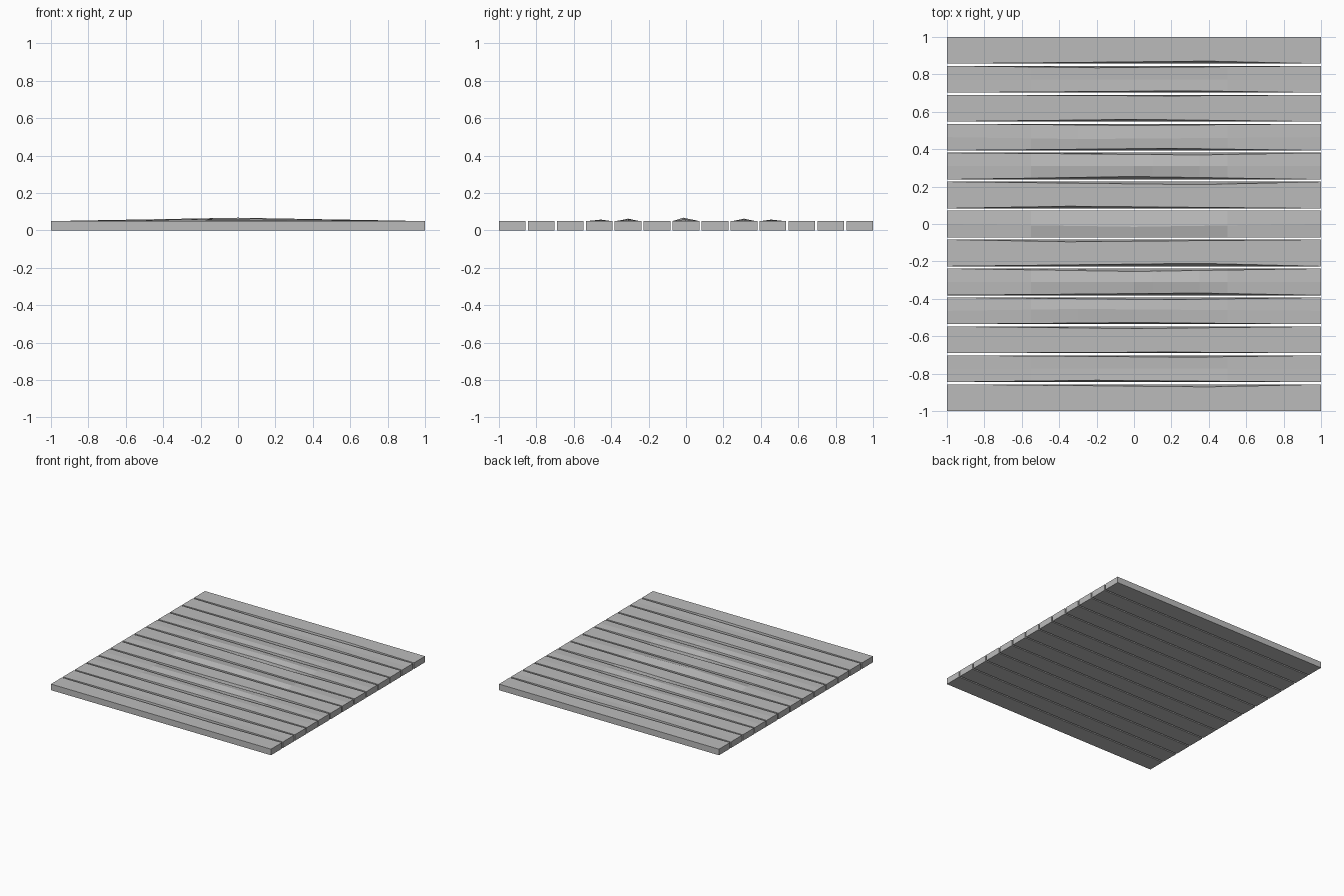
import bpy
import bmesh

cube = bpy.data.objects.get("Cube")
if cube:
    bpy.data.objects.remove(cube)

WIDTH, THICK, COUNT = 0.143, 0.05, 13
PITCH = (2 - WIDTH) / (COUNT - 1)

wood = bpy.data.materials.new("weathered grey")
wood.use_nodes = True
grey = (0.5, 0.5, 0.5, 1)
wood.diffuse_color = grey
wood.node_tree.nodes["Principled BSDF"].inputs["Base Color"].default_value = grey


def tent(x, peak, size):
    """Linear rise from both plank ends to a single peak."""
    return size * ((x + 1) / (peak + 1) if x < peak else (1 - x) / (1 - peak))


def plank(name, y, front, back, crown):
    """Board whose worn top edges taper inward and whose middle is crowned."""
    bm = bmesh.new()
    stations = sorted({-1, -0.55, front[0], back[0], crown[0], 0.5, 1})
    half = WIDTH / 2
    rings = []
    for x in stations:
        section = [
            (-half, 0),
            (-half + tent(x, *front), THICK),
            (tent(x, crown[0], crown[2]), THICK + tent(x, crown[0], crown[1])),
            (half - tent(x, *back), THICK),
            (half, 0),
        ]
        rings.append([bm.verts.new((x, y + dy, z)) for dy, z in section])
    for a, b in zip(rings, rings[1:]):
        for i in range(5):
            j = (i + 1) % 5
            bm.faces.new((a[i], b[i], b[j], a[j]))
    bm.faces.new(rings[0])
    bm.faces.new(rings[-1][::-1])
    bmesh.ops.recalc_face_normals(bm, faces=bm.faces)
    mesh = bpy.data.meshes.new(name)
    bm.to_mesh(mesh)
    bm.free()
    mesh.materials.append(wood)
    bpy.context.collection.objects.link(bpy.data.objects.new(name, mesh))


# Front wear, back wear (place, depth) and crown (place, height, sideways shift)
half_deck = [
    ((0, 0), (0, 0), (0, 0.018, -0.015)),
    ((-0.35, 0.012), (0.35, 0.016), (0, 0, 0)),
    ((0, 0.016), (0.35, 0.012), (0.1, 0.013, 0)),
    ((0.2, 0.012), (0, 0.009), (-0.3, 0.008, -0.01)),
    ((0, 0.012), (0.2, 0.006), (0.3, 0, 0)),
    ((0.3, 0.01), (-0.2, 0.01), (0.3, -0.003, 0)),
    ((0.4, 0.014), (0, 0), (0.3, 0, 0)),
]

# The two halves of the deck mirror each other about the middle plank
for i, (front, back, crown) in enumerate(half_deck):
    if i == 0:
        plank("middle_plank", 0, front, back, crown)
        continue
    plank(f"back_plank_{i}", i * PITCH, front, back, crown)
    plank(f"front_plank_{i}", -i * PITCH, back, front, (crown[0], crown[1], -crown[2]))
